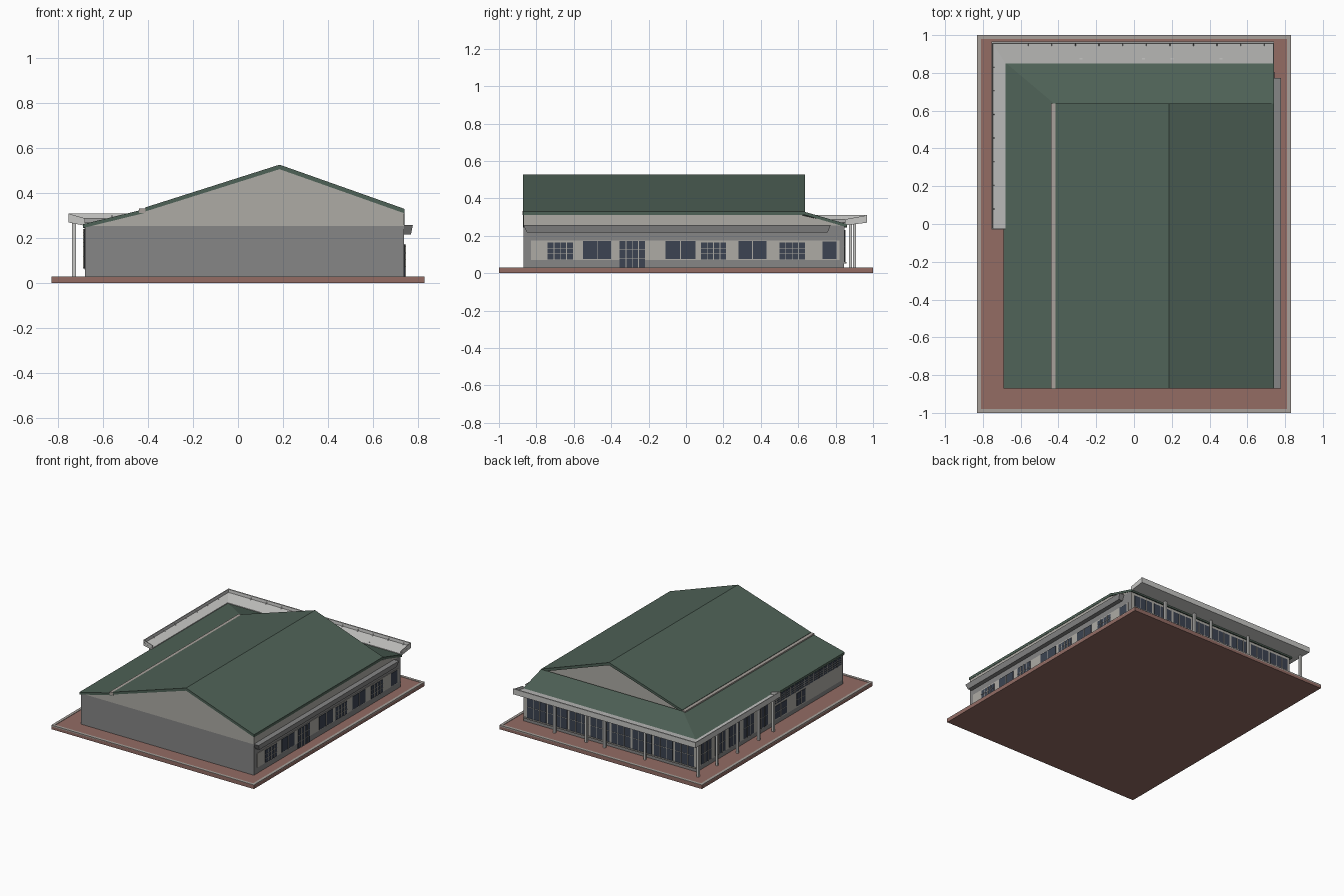
import bpy
import bmesh

cube = bpy.data.objects.get("Cube")
if cube:
    bpy.data.objects.remove(cube, do_unlink=True)


def material(name, r, g, b):
    """Flat material from 0-255 display values."""
    col = [(((c / 255) + 0.055) / 1.055) ** 2.4 for c in (r, g, b)] + [1]
    m = bpy.data.materials.new(name)
    m.use_nodes = True
    m.diffuse_color = col
    m.node_tree.nodes["Principled BSDF"].inputs["Base Color"].default_value = col
    return m


GREEN = material("roof green", 79, 98, 87)
BRICK = material("brick paving", 147, 108, 100)
LIGHT = material("light wall", 174, 171, 165)
DARK = material("grey wall", 134, 134, 134)
WHITE = material("canopy white", 198, 198, 196)
CURB = material("curb stone", 168, 161, 155)
GLASS = material("dark glass", 60, 68, 82)


def finish(name, bm, mat):
    bmesh.ops.recalc_face_normals(bm, faces=bm.faces)
    me = bpy.data.meshes.new(name)
    bm.to_mesh(me)
    bm.free()
    me.materials.append(mat)
    ob = bpy.data.objects.new(name, me)
    bpy.context.scene.collection.objects.link(ob)
    return ob


def loft(bm, rings):
    """Skin equal-length closed rings and cap both ends."""
    vs = [[bm.verts.new(p) for p in ring] for ring in rings]
    n = len(vs[0])
    for a, b in zip(vs, vs[1:]):
        for i in range(n):
            j = (i + 1) % n
            bm.faces.new((a[i], a[j], b[j], b[i]))
    bm.faces.new(vs[0])
    bm.faces.new(vs[-1])


def boxes(name, bounds, mat):
    bm = bmesh.new()
    for x0, x1, y0, y1, z0, z1 in bounds:
        loft(bm, [[(x0, y0, z), (x1, y0, z), (x1, y1, z), (x0, y1, z)] for z in (z0, z1)])
    return finish(name, bm, mat)


def prism_y(name, profile, y0, y1, mat):
    bm = bmesh.new()
    loft(bm, [[(x, y, z) for x, z in profile] for y in (y0, y1)])
    return finish(name, bm, mat)


def prism_x(name, profile, x0, x1, mat):
    bm = bmesh.new()
    loft(bm, [[(x, y, z) for y, z in profile] for x in (x0, x1)])
    return finish(name, bm, mat)


# Wall extents
XL, XR, YF, YB = -0.68, 0.738, -0.868, 0.845
GROUND, EAVE = 0.03, 0.255


def plate(side, a0, a1, z0, z1, d):
    """Bounds of a thin plate standing d proud of a wall."""
    if side == "right":
        return (XR - 0.002, XR + d, a0, a1, z0, z1)
    if side == "left":
        return (XL - d, XL + 0.002, a0, a1, z0, z1)
    return (a0, a1, YB - 0.002, YB + d, z0, z1)


def windows(name, side, spans, z0, z1, cols, rails):
    """Glass plates with thin mullions and rails."""
    glass = [plate(side, a, b, z0, z1, 0.006) for a, b in spans]
    bars = []
    for a, b in spans:
        for i in range(1, cols):
            c = a + (b - a) * i / cols
            bars.append(plate(side, c - 0.002, c + 0.002, z0, z1, 0.009))
        for i in range(1, rails + 1):
            z = z0 + (z1 - z0) * i / (rails + 1)
            bars.append(plate(side, a, b, z - 0.0012, z + 0.0012, 0.008))
    boxes(name + "_glass", glass, GLASS)
    if bars:
        boxes(name + "_mullions", bars, LIGHT)


# Paved base with curb
boxes("paved_base", [(-0.83, 0.83, -1, 1, 0, 0.027)], BRICK)
boxes("base_curb", [(s * 0.82 - 0.01, s * 0.82 + 0.01, -1, 1, 0.02, GROUND) for s in (-1, 1)]
      + [(-0.81, 0.81, s * 0.99 - 0.01, s * 0.99 + 0.01, 0.02, GROUND) for s in (-1, 1)], CURB)

# Walls and gables
boxes("main_walls", [(XL, XR, YF, YB, 0.02, EAVE)], DARK)
prism_y("gable_walls", [(XL, EAVE), (-0.42, 0.318), (0.185, 0.51), (XR, 0.315), (XR, EAVE)],
        YF, 0.61, LIGHT)
prism_x("skirt_end_wall", [(0.6, EAVE), (YB, EAVE), (YB, 0.258), (0.6, 0.315)], 0.5, XR, LIGHT)

# Main gabled roof
prism_y("main_roof", [(-0.415, 0.318), (-0.415, 0.336), (0.185, 0.527), (0.742, 0.33),
                      (0.742, 0.31), (0.185, 0.507)], -0.872, 0.637, GREEN)

# Lower roof wrapping the left and back sides, with a hip at the corner
bm = bmesh.new()
outer = [(-0.69, -0.872), (-0.69, 0.862), (0.742, 0.862)]
inner = [(-0.42, -0.872), (-0.42, 0.635), (0.742, 0.635)]
loft(bm, [[(o[0], o[1], 0.245), (o[0], o[1], 0.262), (i[0], i[1], 0.328), (i[0], i[1], 0.311)]
          for o, i in zip(outer, inner)])
finish("lower_roof", bm, GREEN)
boxes("valley_gutter", [(-0.44, -0.412, -0.874, 0.637, 0.312, 0.333)], CURB)

# Right eave gutter with slanted ends
bm = bmesh.new()
loft(bm, [[(0.738, -0.87, 0.258), (0.778, -0.87, 0.258), (0.778, 0.773, 0.258), (0.738, 0.773, 0.258)],
          [(0.738, -0.85, 0.217), (0.77, -0.85, 0.217), (0.77, 0.757, 0.217), (0.738, 0.757, 0.217)]])
finish("eave_gutter", bm, DARK)

# Tilted canopy around the back and left sides, mitred at the corner
section = [(0, 0.27), (0, 0.31), (0.08, 0.31), (0.1, 0.288), (1, 0.27), (1, 0.255)]


def cx(t):
    return -0.755 + 0.075 * t


def cy(t):
    return 0.967 - 0.117 * t


bm = bmesh.new()
loft(bm, [[(0.74, cy(t), z) for t, z in section],
          [(cx(t), cy(t), z) for t, z in section],
          [(cx(t), -0.03, z) for t, z in section]])
finish("canopy", bm, WHITE)

# Canopy brackets behind the fascia and end plates
bm = bmesh.new()
for i in range(11):
    x = -0.56 + i * 0.125
    loft(bm, [[(x + d, cy(t), z) for t, z in ((0.05, 0.28), (0.05, 0.306), (0.25, 0.28))]
              for d in (-0.002, 0.002)])
for i in range(7):
    y = 0.08 + i * 0.125
    loft(bm, [[(cx(t), y + d, z) for t, z in ((0.05, 0.28), (0.05, 0.306), (0.25, 0.28))]
              for d in (-0.002, 0.002)])
end = ((0.02, 0.272), (0.02, 0.309), (1, 0.288), (1, 0.258))
loft(bm, [[(x, cy(t), z) for t, z in end] for x in (0.735, 0.739)])
loft(bm, [[(cx(t), y, z) for t, z in end] for y in (-0.029, -0.025)])
finish("canopy_brackets", bm, WHITE)

# Canopy posts
posts = [(x, 0.88) for x in (0.46, 0.2, 0.05, -0.28)]
posts += [(-0.73, y) for y in (0.9, 0.68, 0.44, 0.19, 0.02)]
boxes("canopy_posts", [(x - 0.008, x + 0.008, y - 0.008, y + 0.008, 0.025, 0.275)
                       for x, y in posts], WHITE)

# Right side: light band, windows and double door
boxes("right_wall_band", [plate("right", -0.83, 0.82, 0.07, 0.175, 0.003)], LIGHT)
windows("right_wide", "right", [(-0.74, -0.605), (0.08, 0.215), (0.5, 0.635)], 0.072, 0.165, 4, 2)
windows("right_paired", "right", [(-0.55, -0.4), (-0.11, 0.05), (0.28, 0.43)], 0.075, 0.172, 2, 0)
windows("right_single", "right", [(0.73, 0.805)], 0.075, 0.17, 1, 0)
windows("right_door", "right", [(-0.355, -0.22)], GROUND, 0.172, 4, 2)

# Back side: continuous shopfront
bays = [(-0.66 + i * 0.173, -0.505 + i * 0.173) for i in range(8)]
boxes("back_wall_band", [plate("back", -0.675, 0.735, 0.06, 0.25, 0.003)], LIGHT)
windows("back_shopfront", "back", bays, 0.055, 0.23, 3, 1)
boxes("back_sill", [plate("back", -0.675, 0.735, 0.052, 0.06, 0.012)], LIGHT)

# Left side: shopfront under the canopy
boxes("left_wall_band", [plate("left", -0.85, 0.84, 0.06, 0.25, 0.003)], LIGHT)
windows("left_shopfront", "left", [(0.02 + i * 0.165, 0.14 + i * 0.165) for i in range(5)],
        0.065, 0.215, 3, 1)

# Left side: high slotted grille along the front half
windows("left_grille", "left", [(-0.84 + i * 0.165, -0.685 + i * 0.165) for i in range(5)],
        0.18, 0.24, 3, 3)
windows("left_low", "left", [(-0.42, -0.32), (-0.2, -0.06)], 0.07, 0.165, 2, 1)
